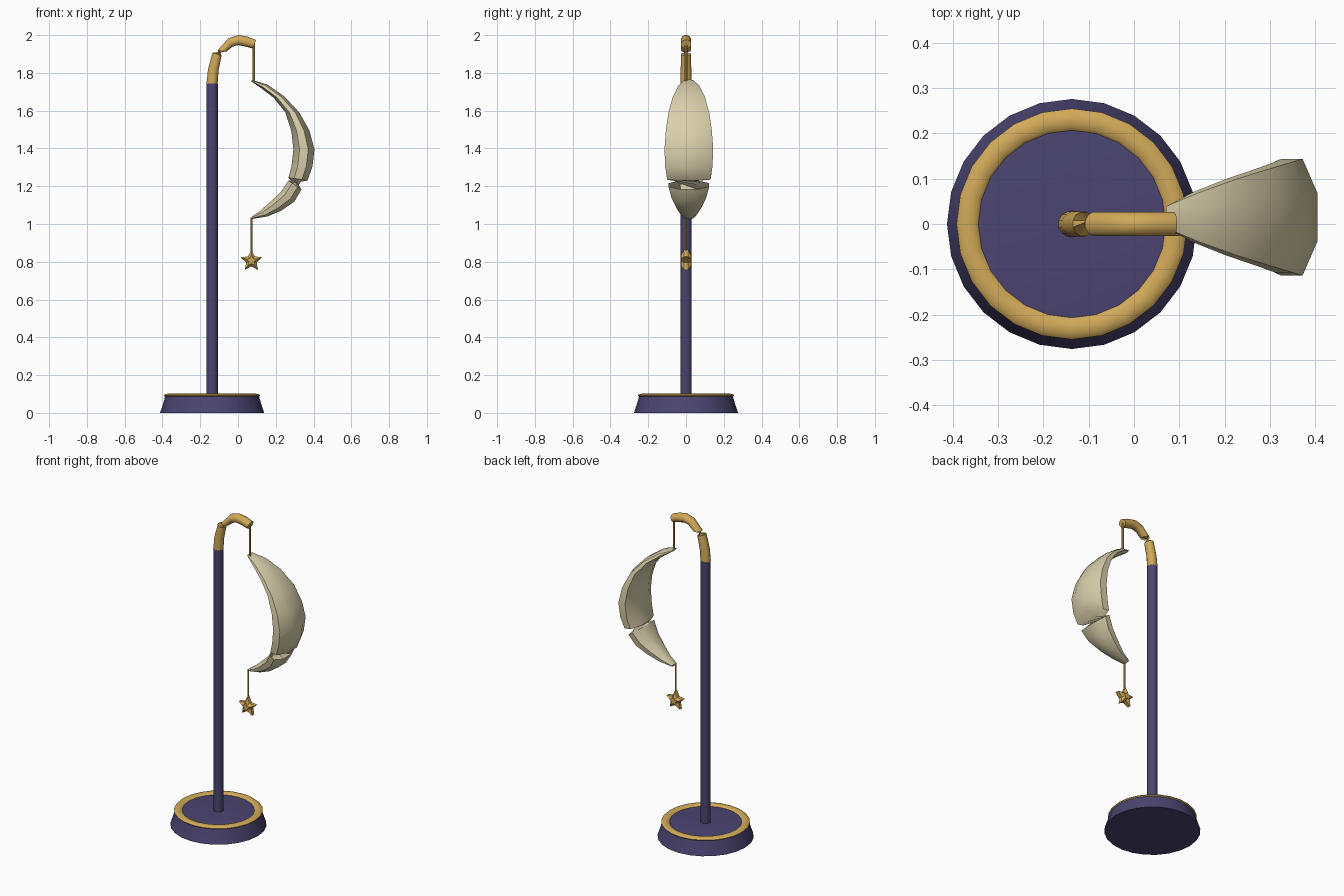
import bpy, bmesh, math
from mathutils import Vector

if "Cube" in bpy.data.objects:
    bpy.data.objects.remove(bpy.data.objects["Cube"])


def material(name, rgb):
    m = bpy.data.materials.new(name)
    m.diffuse_color = (*rgb, 1)
    m.use_nodes = True
    m.node_tree.nodes["Principled BSDF"].inputs["Base Color"].default_value = m.diffuse_color
    return m


NAVY = material("navy", (0.07, 0.058, 0.165))
GOLD = material("gold", (0.64, 0.40, 0.10))
CREAM = material("cream", (0.70, 0.63, 0.41))


def make(name, verts, faces, mat, angle=40, fix=True):
    me = bpy.data.meshes.new(name)
    me.from_pydata([tuple(v) for v in verts], [], faces)
    if fix:
        bm = bmesh.new()
        bm.from_mesh(me)
        bmesh.ops.recalc_face_normals(bm, faces=bm.faces)
        bm.to_mesh(me)
        bm.free()
    ob = bpy.data.objects.new(name, me)
    bpy.context.collection.objects.link(ob)
    me.materials.append(mat)
    bpy.ops.object.select_all(action='DESELECT')
    ob.select_set(True)
    bpy.context.view_layer.objects.active = ob
    bpy.ops.object.shade_smooth_by_angle(angle=math.radians(angle))
    return ob


def loft(rings, closed=False):
    """Skin a list of equal-sized vertex rings, capping the ends."""
    n, k = len(rings[0]), len(rings)
    verts = [v for r in rings for v in r]
    faces = [(a * n + j, a * n + (j + 1) % n, b * n + (j + 1) % n, b * n + j)
             for a, b in ((i, (i + 1) % k) for i in range(k if closed else k - 1))
             for j in range(n)]
    if not closed:
        faces += [tuple(range(n))[::-1], tuple(range((k - 1) * n, k * n))]
    return verts, faces


def lathe(name, profile, x, sides, mat, closed=False):
    rings = [[Vector((x + r * math.cos(t), r * math.sin(t), z))
              for t in (2 * math.pi * j / sides for j in range(sides))] for r, z in profile]
    return make(name, *loft(rings, closed), mat)


def sweep(name, sections, twist_at, sides, mat, y0=0.0, angle=40):
    """Tube from (outer x, outer z, inner x, inner z, half depth) sections.
    From ring twist_at on it is turned half round, giving the pinched joint."""
    rings, step = [], 2 * math.pi / sides
    grow = 1 / math.cos(step / 2)
    for i, (ox, oz, ix, iz, h) in enumerate(sections):
        o, n = Vector((ox, 0, oz)), Vector((ix, 0, iz))
        c, d = (o + n) / 2 + Vector((0, y0, 0)), (o - n) / 2 * grow
        turn = math.pi if i >= twist_at else 0
        rings.append([c + d * math.cos(t) + Vector((0, h * grow * math.sin(t), 0))
                      for t in ((j + 0.5) * step + turn for j in range(sides))])
    return make(name, *loft(rings), mat, angle)


PX = -0.137  # pole axis

# Flared round base, gold rim and pole
lathe("base", [(0.276, 0), (0.262, 0.04), (0.248, 0.088), (0.22, 0.092)], PX, 24, NAVY)
rim = [(0.231 + 0.024 * math.cos(a), 0.092 + 0.010 * math.sin(a))
       for a in (math.pi * k / 4 for k in range(8))]
lathe("base_rim", rim, PX, 24, GOLD, closed=True)
lathe("pole", [(0.030, 0.085), (0.030, 1.745)], PX, 16, NAVY)

# Curved hook with pinched joint
sweep("hook", [
    (-.167, 1.741, -.108, 1.741, .028), (-.159, 1.817, -.103, 1.812, .028),
    (-.135, 1.907, -.087, 1.892, .027), (-.108, 1.920, -.061, 1.913, .027),
    (-.050, 1.984, -.029, 1.939, .027), (.003, 2.000, .003, 1.947, .027),
    (.050, 1.992, .040, 1.939, .027), (.095, 1.974, .079, 1.929, .027)],
    3, 12, GOLD)

# Crescent moon with pinched joint
sweep("moon", [
    (.071, 1.764, .071, 1.754, .024), (.156, 1.738, .119, 1.722, .055),
    (.246, 1.675, .188, 1.669, .085), (.325, 1.590, .251, 1.590, .108),
    (.378, 1.495, .283, 1.490, .122), (.405, 1.394, .293, 1.394, .129),
    (.394, 1.304, .283, 1.304, .125), (.368, 1.230, .267, 1.246, .115),
    (.336, 1.183, .267, 1.230, .108), (.299, 1.119, .225, 1.167, .090),
    (.230, 1.071, .167, 1.114, .065), (.156, 1.040, .119, 1.071, .042),
    (.071, 1.026, .071, 1.037, .024)], 8, 8, CREAM, 0.015, 50)

# Hanging wires
lathe("moon_wire", [(0.007, 1.755), (0.007, 1.955)], 0.084, 8, GOLD)
lathe("star_wire", [(0.0045, 0.85), (0.0045, 1.035)], 0.071, 8, GOLD)

# Puffy five-pointed star
layers = []
for y, s in ((-0.026, 0.5), (-0.011, 1), (0.011, 1), (0.026, 0.5)):
    layers.append([Vector((0.071 + s * r * math.sin(a), y, 0.805 + s * r * math.cos(a)))
                   for r, a in ((0.029 if k % 2 else 0.060, math.pi * k / 5) for k in range(10))])
make("star", *loft(layers), GOLD, 30)
